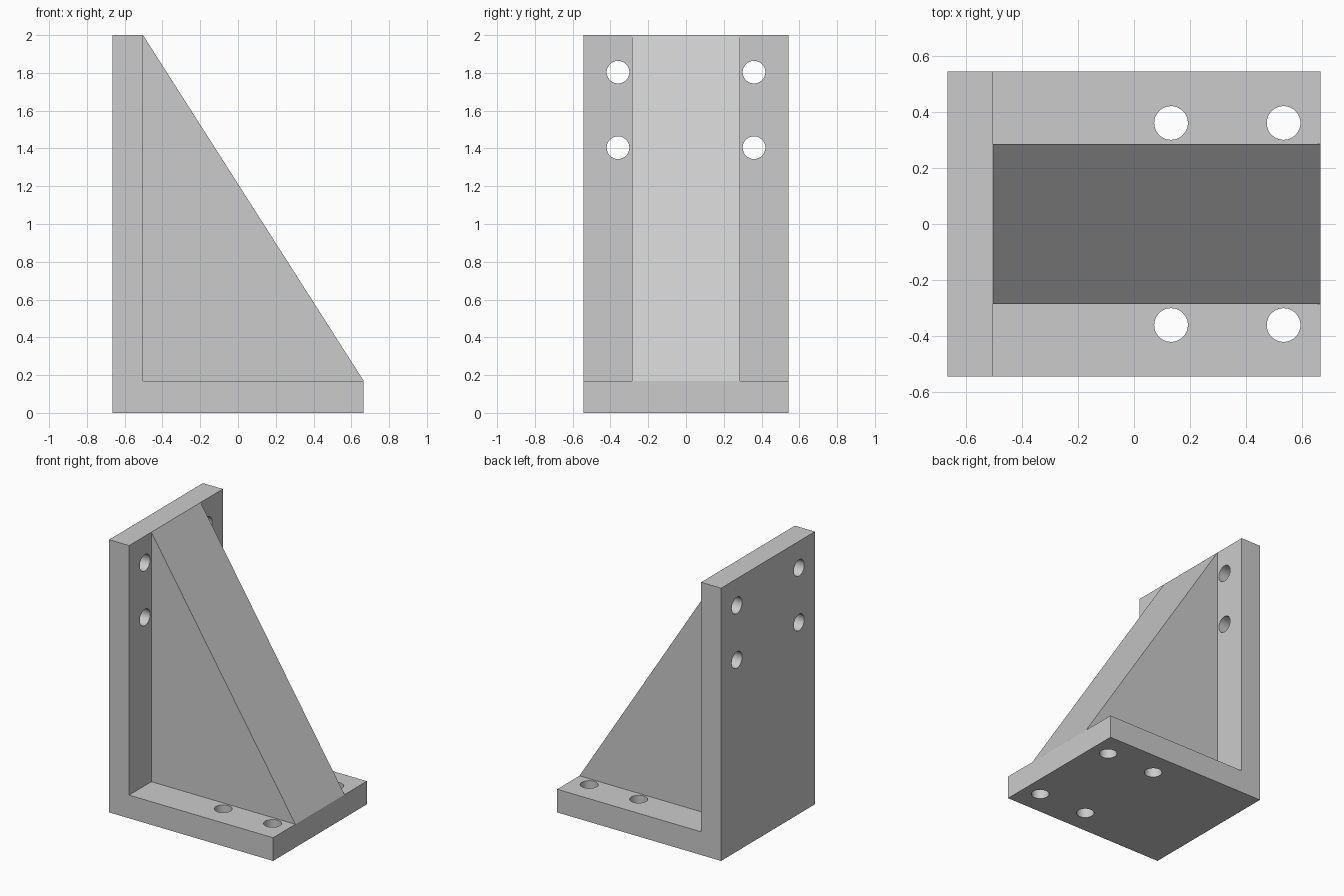
import bpy
import bmesh
from math import radians
from mathutils import Matrix, Vector

if "Cube" in bpy.data.objects:
    bpy.data.objects.remove(bpy.data.objects["Cube"], do_unlink=True)

# Overall sizes
HALF_X, HALF_Y, HEIGHT = 0.665, 0.543, 2.0
PLATE_X, BASE_Z = -0.503, 0.17      # inner faces of the two plates
RIB_HALF = 0.285
HOLE_Y, HOLE_R = 0.36, 0.06

grey = bpy.data.materials.new("plain grey")
grey.use_nodes = True
grey.diffuse_color = (0.6, 0.6, 0.6, 1)
grey.node_tree.nodes["Principled BSDF"].inputs["Base Color"].default_value = (0.6, 0.6, 0.6, 1)


def add_object(name, bm):
    bmesh.ops.recalc_face_normals(bm, faces=bm.faces)
    mesh = bpy.data.meshes.new(name)
    bm.to_mesh(mesh)
    bm.free()
    mesh.materials.append(grey)
    obj = bpy.data.objects.new(name, mesh)
    bpy.context.collection.objects.link(obj)
    return obj


def extrude_profile(name, outline, half_width):
    """Extrude an x-z outline symmetrically along y."""
    bm = bmesh.new()
    face = bm.faces.new([bm.verts.new((x, -half_width, z)) for x, z in outline])
    new = bmesh.ops.extrude_face_region(bm, geom=[face])["geom"]
    verts = [v for v in new if isinstance(v, bmesh.types.BMVert)]
    bmesh.ops.translate(bm, verts=verts, vec=(0, 2 * half_width, 0))
    return add_object(name, bm)


# L-shaped bracket: upright plate and base plate in one piece
bracket = extrude_profile("angle_bracket", [
    (-HALF_X, 0), (HALF_X, 0), (HALF_X, BASE_Z),
    (PLATE_X, BASE_Z), (PLATE_X, HEIGHT), (-HALF_X, HEIGHT)], HALF_Y)

# Solid triangular rib filling the inner corner
extrude_profile("gusset_rib", [
    (PLATE_X, BASE_Z), (HALF_X, BASE_Z), (PLATE_X, HEIGHT)], RIB_HALF)

# Bolt holes through both plates
bm = bmesh.new()
for side in (-1, 1):
    y = side * HOLE_Y
    drills = [(Vector((x, y, BASE_Z / 2)), Matrix()) for x in (0.132, 0.533)]
    drills += [(Vector(((PLATE_X - HALF_X) / 2, y, z)), Matrix.Rotation(radians(90), 4, "Y"))
               for z in (1.404, 1.804)]
    for centre, turn in drills:
        bmesh.ops.create_cone(bm, cap_ends=True, segments=48, radius1=HOLE_R, radius2=HOLE_R,
                              depth=0.3, matrix=Matrix.Translation(centre) @ turn)
cutter = add_object("hole_cutter", bm)
cutter.hide_render = True

cut = bracket.modifiers.new("bolt_holes", "BOOLEAN")
cut.operation = "DIFFERENCE"
cut.solver = "EXACT"
cut.object = cutter

bpy.ops.object.select_all(action="DESELECT")
bracket.select_set(True)
bpy.context.view_layer.objects.active = bracket
bpy.ops.object.modifier_apply(modifier=cut.name)
bpy.data.objects.remove(cutter, do_unlink=True)
bpy.ops.object.shade_smooth_by_angle(angle=radians(30))
